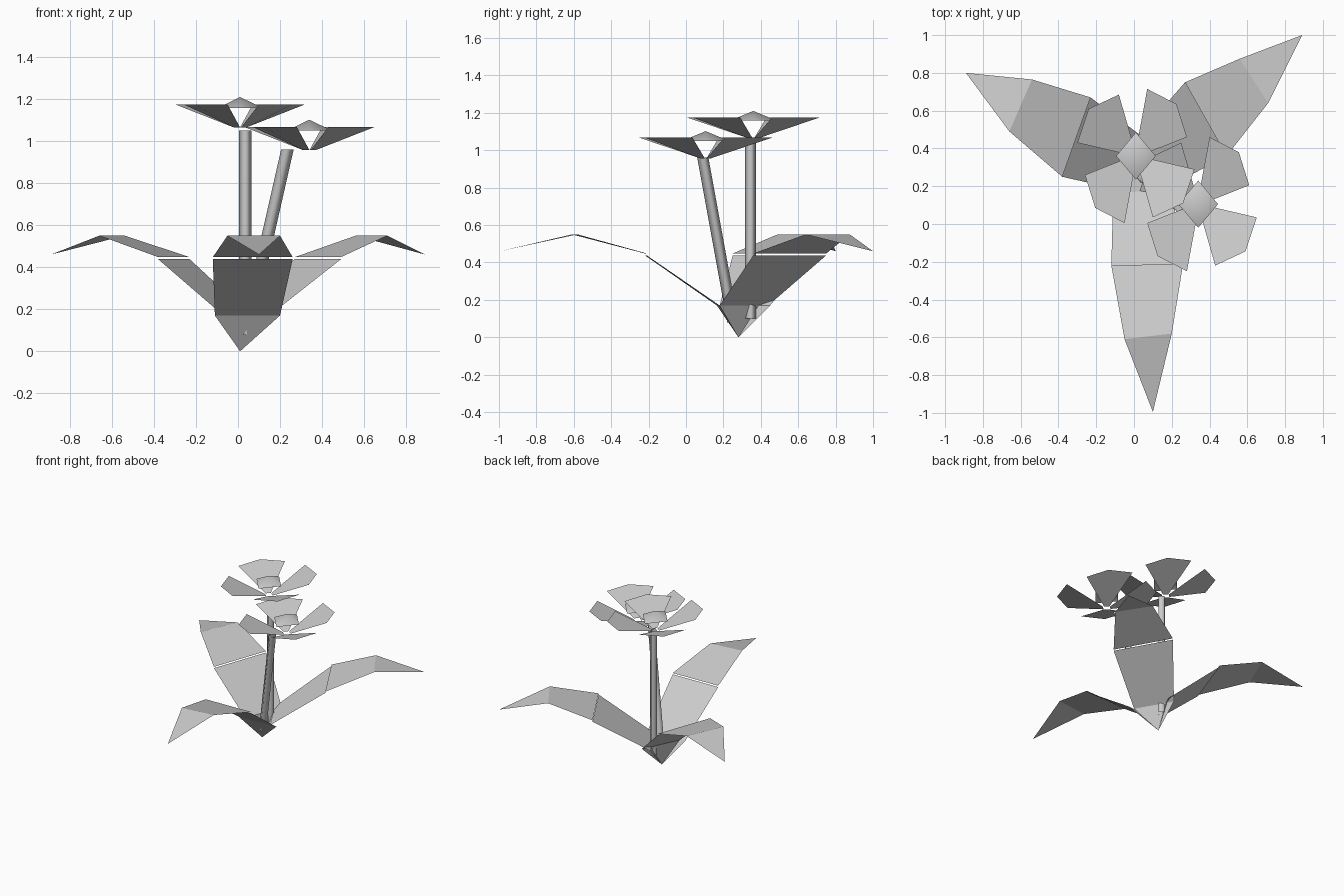
import bpy
from math import cos, sin, pi

if "Cube" in bpy.data.objects:
    bpy.data.objects.remove(bpy.data.objects["Cube"])


def make(name, verts, faces, smooth=False):
    me = bpy.data.meshes.new(name)
    me.from_pydata(verts, [], faces)
    me.update()
    for p in me.polygons:
        p.use_smooth = smooth
    ob = bpy.data.objects.new(name, me)
    bpy.context.collection.objects.link(ob)
    return ob


# Leaves: pairs of edge points from the base outward, then the tip
BASE = (0.01, 0.28, 0.0)
HEIGHTS = (0.17, 0.438, 0.55, 0.46)


def leaf(name, low, mid, high, tip):
    pair = lambda pts, z: [(x, y, z) for x, y in pts]
    verts = [BASE] + pair(low, HEIGHTS[0]) + pair(mid, HEIGHTS[1])
    # outer half starts slightly higher, leaving the thin fold seam
    verts += pair(mid, HEIGHTS[1] + 0.01) + pair(high, HEIGHTS[2])
    verts.append((*tip, HEIGHTS[3]))
    make(name, verts, [(0, 2, 1), (1, 2, 4, 3), (5, 6, 8, 7), (7, 8, 9)])


leaf("front_leaf", [(-0.11, 0.165), (0.20, 0.18)], [(-0.12, -0.22), (0.26, -0.21)],
     [(-0.05, -0.61), (0.20, -0.58)], (0.10, -0.995))
leaf("right_leaf", [(0.15, 0.18), (0.0, 0.44)], [(0.49, 0.36), (0.27, 0.75)],
     [(0.71, 0.64), (0.56, 0.875)], (0.89, 1.0))
leaf("left_leaf", [(0.06, 0.45), (-0.07, 0.18)], [(-0.23, 0.67), (-0.38, 0.25)],
     [(-0.54, 0.765), (-0.66, 0.49)], (-0.89, 0.80))


# Stems: open four-sided tubes
def stem(name, a, b, r=0.03):
    ring = [(r * cos(i * pi / 2), r * sin(i * pi / 2)) for i in range(4)]
    verts = [(p[0] + x, p[1] + y, p[2]) for p in (a, b) for x, y in ring]
    make(name, verts, [(i, (i + 1) % 4, 4 + (i + 1) % 4, 4 + i) for i in range(4)], True)


stem("tall_stem", (0.035, 0.345, 0.10), (0.035, 0.345, 1.05))
stem("short_stem", (0.035, 0.25, 0.08), (0.235, 0.09, 0.96))

# Flowers: four upturned petals around a shallow pyramid centre
PETALS = [
    [(0.27, 0.10), (0.215, 0.275), (0.06, 0.355), (0.0, 0.03), (0.03, 0.005)],
    [(0.09, -0.325), (0.25, -0.25), (0.31, -0.07), (0.03, -0.005), (0.005, -0.03)],
]
PETALS += [[(-x, -y) for x, y in p] for p in PETALS]


def flower(name, cx, cy, z):
    verts, faces = [], []
    for petal in PETALS:
        n = len(verts)
        verts += [(cx + x, cy + y, z + (0.115 if i < 3 else 0.005))
                  for i, (x, y) in enumerate(petal)]
        faces.append(tuple(range(n, n + 5)))
    make(name + "_petals", verts, faces)
    cap = [(cx + 0.105 * cos(i * pi / 2), cy + 0.125 * sin(i * pi / 2), z + 0.098)
           for i in range(4)] + [(cx, cy, z + 0.15)]
    make(name + "_centre", cap, [(i, (i + 1) % 4, 4) for i in range(4)], True)


flower("tall_flower", 0.01, 0.36, 1.06)
flower("short_flower", 0.34, 0.105, 0.952)
